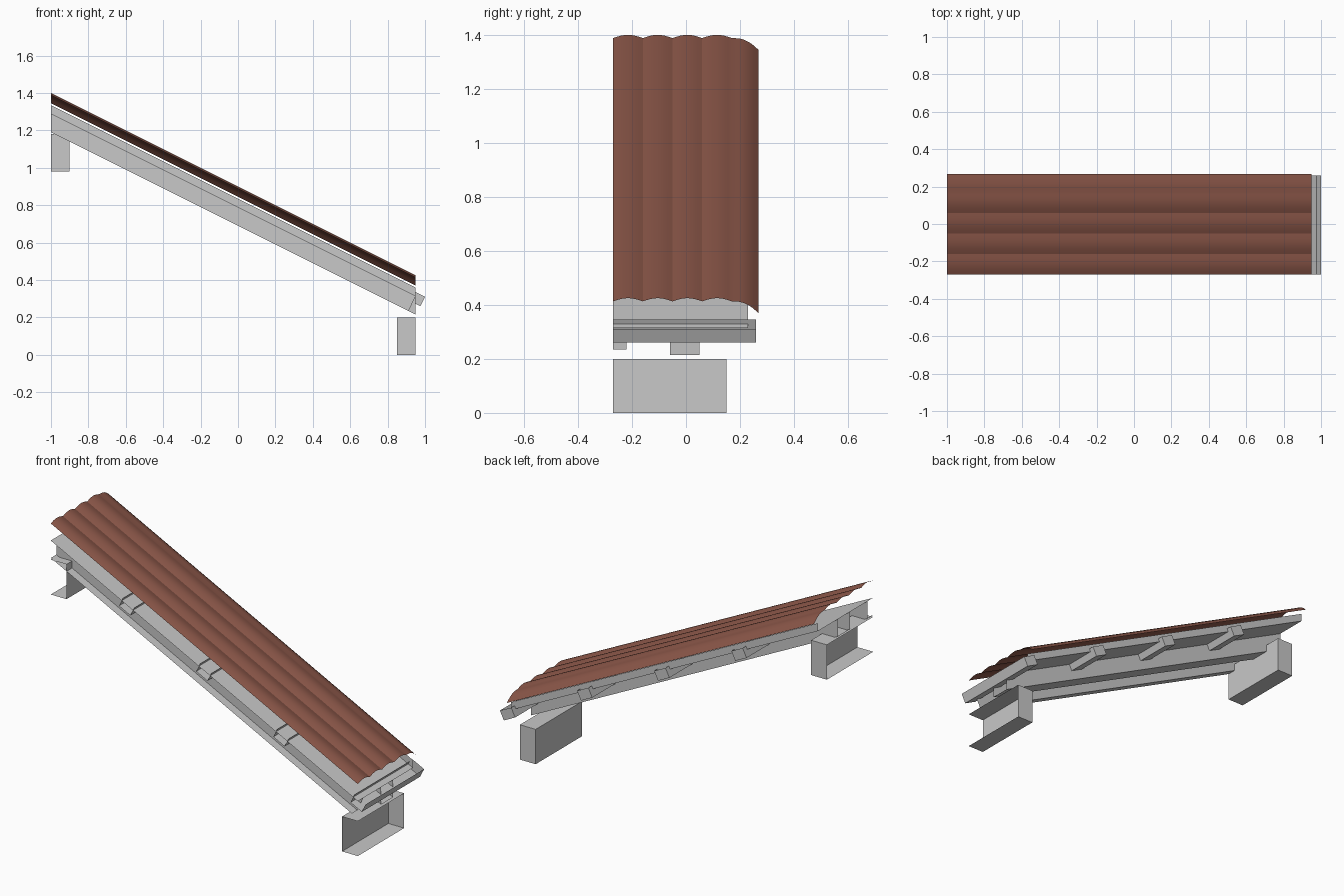
import bpy, bmesh, math

if "Cube" in bpy.data.objects:
    bpy.data.objects.remove(bpy.data.objects["Cube"])


def material(name, rgb):
    m = bpy.data.materials.new(name)
    m.diffuse_color = (*rgb, 1)
    m.use_nodes = True
    m.node_tree.nodes["Principled BSDF"].inputs["Base Color"].default_value = m.diffuse_color
    return m


GREY = material("light grey", (0.58, 0.58, 0.58))
BROWN = material("roof brown", (0.26, 0.095, 0.066))
SLOPE = 0.5


def pitch(x, z_low):
    """Height on a line of the roof pitch passing through (0.95, z_low)."""
    return z_low + SLOPE * (0.95 - x)


def finish(name, bm, mat):
    me = bpy.data.meshes.new(name)
    bm.to_mesh(me)
    bm.free()
    me.materials.append(mat)
    ob = bpy.data.objects.new(name, me)
    bpy.context.collection.objects.link(ob)
    return ob


def shell(name, section, walls, y0, y1, caps):
    """Extrude an xz section along y, keeping the first walls edges and chosen caps."""
    bm = bmesh.new()
    a = [bm.verts.new((x, y0, z)) for x, z in section]
    b = [bm.verts.new((x, y1, z)) for x, z in section]
    n = len(section)
    for i in range(walls):
        j = (i + 1) % n
        bm.faces.new((a[i], a[j], b[j], b[i]))
    if "near" in caps:
        bm.faces.new(a)
    if "far" in caps:
        bm.faces.new(b[::-1])
    for v in [v for v in bm.verts if not v.link_faces]:
        bm.verts.remove(v)
    return finish(name, bm, GREY)


# Wall beams: open on the outer side and at the cut front
shell("lower_beam", [(0.95, 0.2), (0.85, 0.2), (0.85, 0), (0.95, 0)], 3,
      -0.27, 0.15, ("far",))
shell("upper_beam", [(-1, 0.98), (-0.9, 0.98), (-0.9, 1.18), (-1, 1.18)], 3,
      -0.27, 0.15, ("far",))

# Rafters: underside and side faces
shell("middle_rafter", [(-1, pitch(-1, 0.215)), (0.95, 0.215),
                        (0.95, 0.315), (-1, pitch(-1, 0.315))], 1,
      -0.06, 0.05, ("near", "far"))
shell("front_rafter", [(-1, pitch(-1, 0.215)), (0.912, pitch(0.912, 0.215)),
                       (0.95, 0.315), (-1, pitch(-1, 0.315))], 1,
      -0.27, -0.22, ("far",))

# Deck: floor with an upstand along the far edge
shell("roof_deck", [(-1, pitch(-1, 0.315)), (0.95, 0.315),
                    (0.95, 0.36), (-1, pitch(-1, 0.36))], 1,
      -0.27, 0.23, ("far",))

# Purlins: open-topped channels spaced along the pitch
for k in range(4):
    dx, dz = -0.49 * k, 0.245 * k
    sec = [(0.928, 0.346), (0.9035, 0.296), (0.975, 0.26), (1.0, 0.31)]
    shell(f"purlin_{k + 1}", [(x + dx, z + dz) for x, z in sec], 3,
          -0.27, 0.26, ("far",))

# Corrugated covering: pointed valleys between humps, turned down at the far edge
profile = []
for h in range(4):
    for s in range(8):
        t = s / 8
        profile.append((-0.27 + 0.11 * (h + t), -0.012 + 0.012 * math.sin(math.pi * t)))
profile += [(0.17, -0.012), (0.195, -0.013), (0.215, -0.018),
            (0.235, -0.028), (0.25, -0.039), (0.268, -0.055)]
bm = bmesh.new()
rows = [[bm.verts.new((x, y, pitch(x, 0.425) + z)) for y, z in profile]
        for x in (-1, 0.95)]
for i in range(len(profile) - 1):
    bm.faces.new((rows[0][i], rows[1][i], rows[1][i + 1], rows[0][i + 1]))
cover = finish("corrugated_covering", bm, BROWN)
bpy.context.view_layer.objects.active = cover
cover.select_set(True)
bpy.ops.object.shade_smooth_by_angle(angle=math.radians(20))
